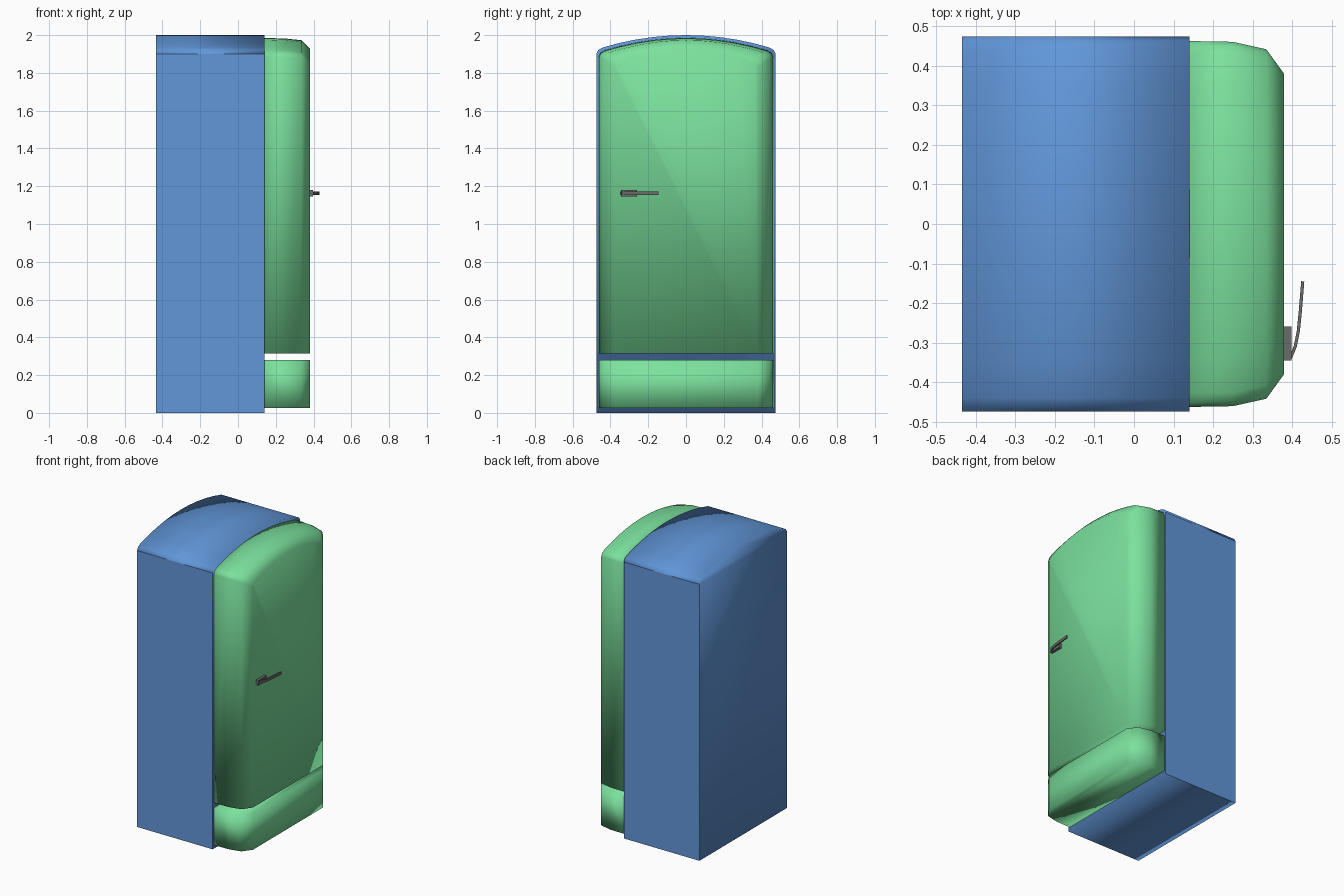
import bpy, bmesh, math

if "Cube" in bpy.data.objects:
    bpy.data.objects.remove(bpy.data.objects["Cube"])


def material(name, color):
    m = bpy.data.materials.new(name)
    m.diffuse_color = (*color, 1)
    m.use_nodes = True
    m.node_tree.nodes["Principled BSDF"].inputs["Base Color"].default_value = m.diffuse_color
    return m


def loft(name, rings, mat, angle=180, flat_sides=False):
    """Skin equal-length rings of points, cap both ends and shade smooth."""
    bm = bmesh.new()
    loops = [[bm.verts.new(p) for p in ring] for ring in rings]
    n = len(loops[0])
    for a, b in zip(loops, loops[1:]):
        for i in range(n):
            j = (i + 1) % n
            bm.faces.new((a[i], a[j], b[j], b[i]))
    bm.faces.new(loops[0])
    bm.faces.new(loops[-1])
    bmesh.ops.recalc_face_normals(bm, faces=bm.faces)
    for f in bm.faces:
        f.smooth = True
    if flat_sides:  # crisp borders around the two large side walls
        for f in bm.faces:
            if abs(f.normal.y) > 0.99:
                for e in f.edges:
                    e.smooth = False
    me = bpy.data.meshes.new(name)
    bm.to_mesh(me)
    bm.free()
    ob = bpy.data.objects.new(name, me)
    bpy.context.collection.objects.link(ob)
    me.materials.append(mat)
    if angle < 180:
        bpy.ops.object.select_all(action='DESELECT')
        ob.select_set(True)
        bpy.context.view_layer.objects.active = ob
        bpy.ops.object.shade_smooth_by_angle(angle=math.radians(angle))
    return ob


def arched(x, half, bottom, top, rise=0.065, corner=0.035):
    """Outline in the YZ plane: straight sides, rounded shoulders, shallow arched top."""
    inner = half - corner
    right = [(inner * t, top - rise * t * t) for t in (0.2, 0.4, 0.6, 0.8, 1)]
    zs = top - rise
    right += [(half - corner * 0.3, zs - corner * 0.4), (half, zs - corner)]
    right.append((half, bottom))
    left = [(-y, z) for y, z in reversed(right)]
    return [(x, y, z) for y, z in left + [(0, top)] + right]


def boxed(x, half, bottom, top, y=0):
    return [(x, y - half, bottom), (x, y + half, bottom), (x, y + half, top), (x, y - half, top)]


blue = material("cabinet_blue", (0.12, 0.31, 0.70))
green = material("door_green", (0.20, 0.76, 0.34))
dark = material("handle_dark", (0.14, 0.15, 0.14))

# Cabinet
loft("cabinet", [arched(x, 0.475, 0, 2.0) for x in (-0.435, 0.14)], blue, flat_sides=True)

# Door and lower panel share the same rounded side section: (x, half width, arch top)
section = [(0.14, 0.463, 1.985), (0.25, 0.461, 1.982), (0.335, 0.442, 1.973), (0.38, 0.38, 1.928)]
loft("door", [arched(x, h, 0.315, t) for x, h, t in section], green)
loft("lower_panel", [boxed(x, h, 0.025, 0.28) for x, h, t in section], green)

# Handle mount
loft("handle_mount", [boxed(x, 0.043, 1.146, 1.18, -0.302) for x in (0.375, 0.398)], dark, 40)

# Curved handle lever, swept along a short path
path = [(0.382, -0.342), (0.397, -0.337), (0.408, -0.31), (0.416, -0.27), (0.421, -0.22), (0.427, -0.145)]
rings = []
for i, (x, y) in enumerate(path):
    a, b = path[max(i - 1, 0)], path[min(i + 1, len(path) - 1)]
    dx, dy = b[0] - a[0], b[1] - a[1]
    d = math.hypot(dx, dy)
    nx, ny = dy / d * 0.004, -dx / d * 0.004
    rings.append([(x + s * nx, y + s * ny, 1.163 + h * 0.01)
                  for s, h in ((-1, -1), (1, -1), (1, 1), (-1, 1))])
loft("handle_lever", rings, dark, 40)
